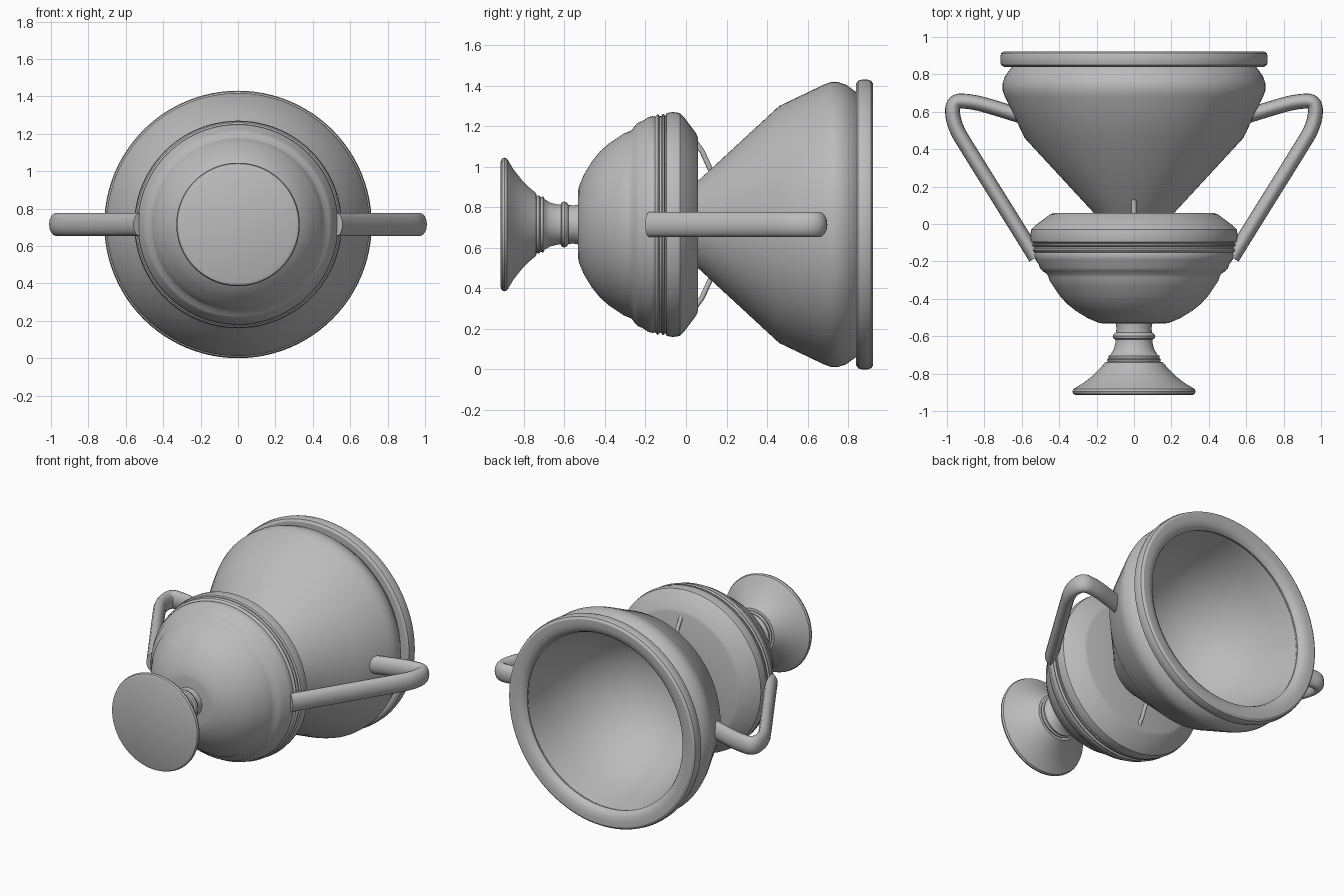
import bpy, bmesh, math
from mathutils import Vector

if "Cube" in bpy.data.objects:
    bpy.data.objects.remove(bpy.data.objects["Cube"], do_unlink=True)

AXIS_Z = 0.715
SIDES = 96

stone = bpy.data.materials.new("plain grey")
stone.use_nodes = True
GREY = (0.5, 0.5, 0.5, 1)
stone.diffuse_color = GREY
stone.node_tree.nodes["Principled BSDF"].inputs["Base Color"].default_value = GREY


def finish(obj, angle=32):
    obj.data.materials.append(stone)
    bpy.ops.object.select_all(action="DESELECT")
    obj.select_set(True)
    bpy.context.view_layer.objects.active = obj
    bpy.ops.object.shade_smooth_by_angle(angle=math.radians(angle))


def lathe(name, profile):
    """Spin (radius, y) points about the lying axis of the vase."""
    bm = bmesh.new()
    verts = [bm.verts.new((r, y, 0)) for r, y in profile]
    edges = [bm.edges.new(pair) for pair in zip(verts, verts[1:])]
    bmesh.ops.spin(bm, geom=verts + edges, cent=(0, 0, 0), axis=(0, 1, 0),
                   angle=math.tau, steps=SIDES, use_merge=True)
    bmesh.ops.remove_doubles(bm, verts=bm.verts, dist=0.0005)
    bmesh.ops.recalc_face_normals(bm, faces=bm.faces)
    mesh = bpy.data.meshes.new(name)
    bm.to_mesh(mesh)
    bm.free()
    obj = bpy.data.objects.new(name, mesh)
    obj.location.z = AXIS_Z
    bpy.context.collection.objects.link(obj)
    finish(obj)
    return obj


def tube(name, points, radius, tall=1.0, smooth=True):
    """Sweep a round section along points, stretched in z."""
    curve = bpy.data.curves.new(name, "CURVE")
    curve.dimensions = "3D"
    curve.bevel_depth = radius
    curve.bevel_resolution = 6
    curve.use_fill_caps = True
    curve.resolution_u = 8
    spline = curve.splines.new("NURBS" if smooth else "POLY")
    spline.points.add(len(points) - 1)
    for p, co in zip(spline.points, points):
        p.co = (*co, 1)
    if smooth:
        spline.order_u = 3
        spline.use_endpoint_u = True
    obj = bpy.data.objects.new(name, curve)
    obj.location.z = AXIS_Z
    obj.scale.z = tall
    bpy.context.collection.objects.link(obj)
    bpy.ops.object.select_all(action="DESELECT")
    obj.select_set(True)
    bpy.context.view_layer.objects.active = obj
    bpy.ops.object.convert(target="MESH")
    finish(bpy.context.object, 45)


# Flared foot with a ringed stem
lathe("foot", [
    (0, -.915), (.31, -.915), (.325, -.908), (.33, -.895), (.325, -.883),
    (.27, -.85), (.22, -.81), (.18, -.77), (.155, -.74), (.14, -.737),
    (.145, -.725), (.135, -.718), (.138, -.705), (.125, -.698),
    (.108, -.67), (.098, -.63), (.098, -.618), (.11, -.612), (.114, -.6),
    (.108, -.588), (.096, -.58), (.094, -.555), (.1, -.52), (0, -.52)])

# Round belly with moulded bands and a flat shoulder
lathe("belly", [
    (0, -.533), (.16, -.533), (.19, -.528), (.25, -.502), (.31, -.465),
    (.36, -.425), (.4, -.38), (.43, -.335), (.45, -.305), (.457, -.285),
    (.465, -.268), (.49, -.25), (.503, -.235), (.51, -.215), (.528, -.19),
    (.535, -.165), (.532, -.152), (.54, -.146), (.545, -.138), (.535, -.13),
    (.535, -.122), (.545, -.116), (.545, -.108), (.535, -.103),
    (.55, -.095), (.555, -.065), (.55, -.03), (.53, -.01),
    (.45, .05), (.43, .058), (0, .058)])

# Open cup with a rounded hollow
lathe("cup", [
    (0, .04), (.2, .04), (.225, .07), (.585, .46), (.69, .68), (.703, .715),
    (.703, .75), (.69, .79), (.65, .845), (.6, .87), (.59, .82),
    (.57, .7), (.53, .56), (.47, .43), (.38, .31), (.27, .225),
    (.14, .175), (0, .16)])

# Rolled rim
lathe("rim", [
    (.6, .86), (.62, .84), (.695, .84), (.71, .85), (.715, .868), (.715, .895),
    (.71, .913), (.695, .923), (.66, .923), (.625, .915), (.605, .9),
    (.595, .88), (.6, .86)])

# Pair of swept side handles
for side, label in ((1, "left"), (-1, "right")):
    path = [(.525, -.18), (.63, -.01), (.88, .39), (.965, .53), (.975, .66),
            (.87, .655), (.77, .63), (.58, .57)]
    tube(label + "_handle", [(side * x, y, 0) for x, y in path], .04, 1.55)

# Thin struts between shoulder and cup
for side, label in ((1, "upper"), (-1, "lower")):
    tube(label + "_strut",
         [(0, .03, side * .43), (0, .08, side * .36), (0, .13, side * .25)],
         .013, smooth=False)
